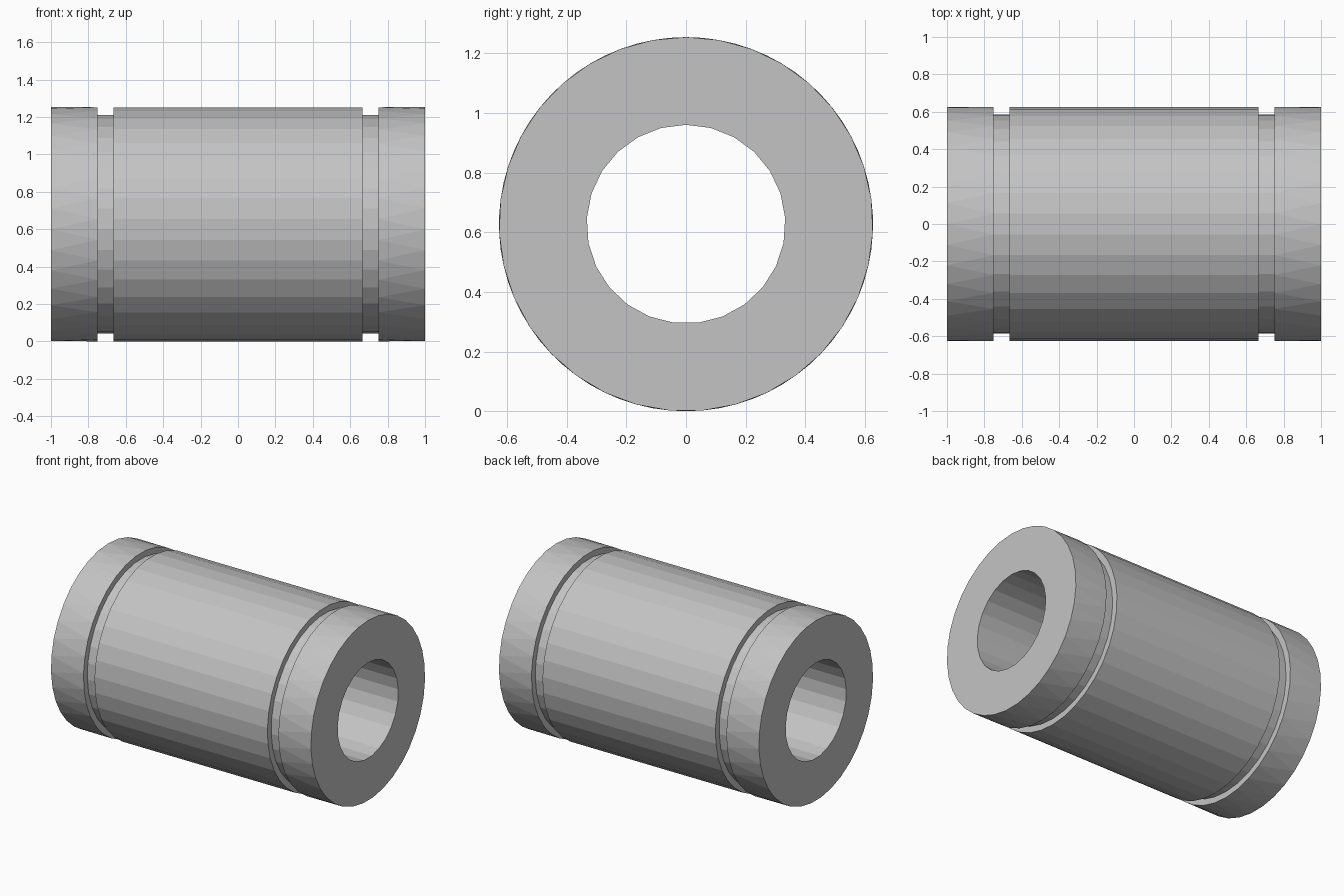
import bpy
import bmesh
from math import pi, sin, cos

cube = bpy.data.objects.get("Cube")
if cube:
    bpy.data.objects.remove(cube, do_unlink=True)

OUTER, GROOVE, BORE = 0.627, 0.585, 0.333
TURN = 2 * pi


def ring(bm, x, radius, sides, offset=0.0):
    """Ring about the x axis, angles counted from the bottom, offset in steps."""
    angles = [TURN * (k + offset) / sides for k in range(sides)]
    verts = [bm.verts.new((x, radius * sin(a), OUTER - radius * cos(a))) for a in angles]
    return verts, angles


def stitch(bm, first, second):
    """Join two rings, with quads where corners line up and triangles elsewhere."""
    (va, aa), (vb, ab) = first, second
    na, nb = len(va), len(vb)
    aa, ab = aa + [aa[0] + TURN], ab + [ab[0] + TURN]
    i = j = 0
    while i < na or j < nb:
        next_a = aa[i + 1] if i < na else 2 * TURN
        next_b = ab[j + 1] if j < nb else 2 * TURN
        corners = [va[i % na], vb[j % nb]]
        step_a = next_a < next_b + 1e-5
        step_b = next_b < next_a + 1e-5
        if step_b:
            j += 1
            corners.append(vb[j % nb])
        if step_a:
            i += 1
            corners.append(va[i % na])
        bm.faces.new(corners)


# Closed section of the sleeve: one half, then its mirror image
half = [
    (1.0, BORE, 25, 0.5),      # bore mouth
    (1.0, OUTER, 35, 0.5),     # end rim, turned half a step
    (0.75, OUTER, 35, 0.0),    # collar inner edge
    (0.75, GROOVE, 33, 0.0),   # groove floor
    (0.665, GROOVE, 33, 0.0),
    (0.665, OUTER, 35, 0.0),   # body edge
]
section = half + [(-x, r, n, o) for x, r, n, o in reversed(half)]

bm = bmesh.new()
rings = [ring(bm, *s) for s in section]
for k, current in enumerate(rings):
    stitch(bm, current, rings[(k + 1) % len(rings)])
bmesh.ops.recalc_face_normals(bm, faces=bm.faces[:])

mesh = bpy.data.meshes.new("grooved_sleeve")
bm.to_mesh(mesh)
bm.free()
sleeve = bpy.data.objects.new("grooved_sleeve", mesh)
bpy.context.collection.objects.link(sleeve)

# Plain grey metal
grey = bpy.data.materials.new("light_grey")
grey.use_nodes = True
colour = (0.55, 0.55, 0.55, 1.0)
grey.diffuse_color = colour
for node in grey.node_tree.nodes:
    if node.type == "BSDF_PRINCIPLED":
        node.inputs["Base Color"].default_value = colour
mesh.materials.append(grey)
